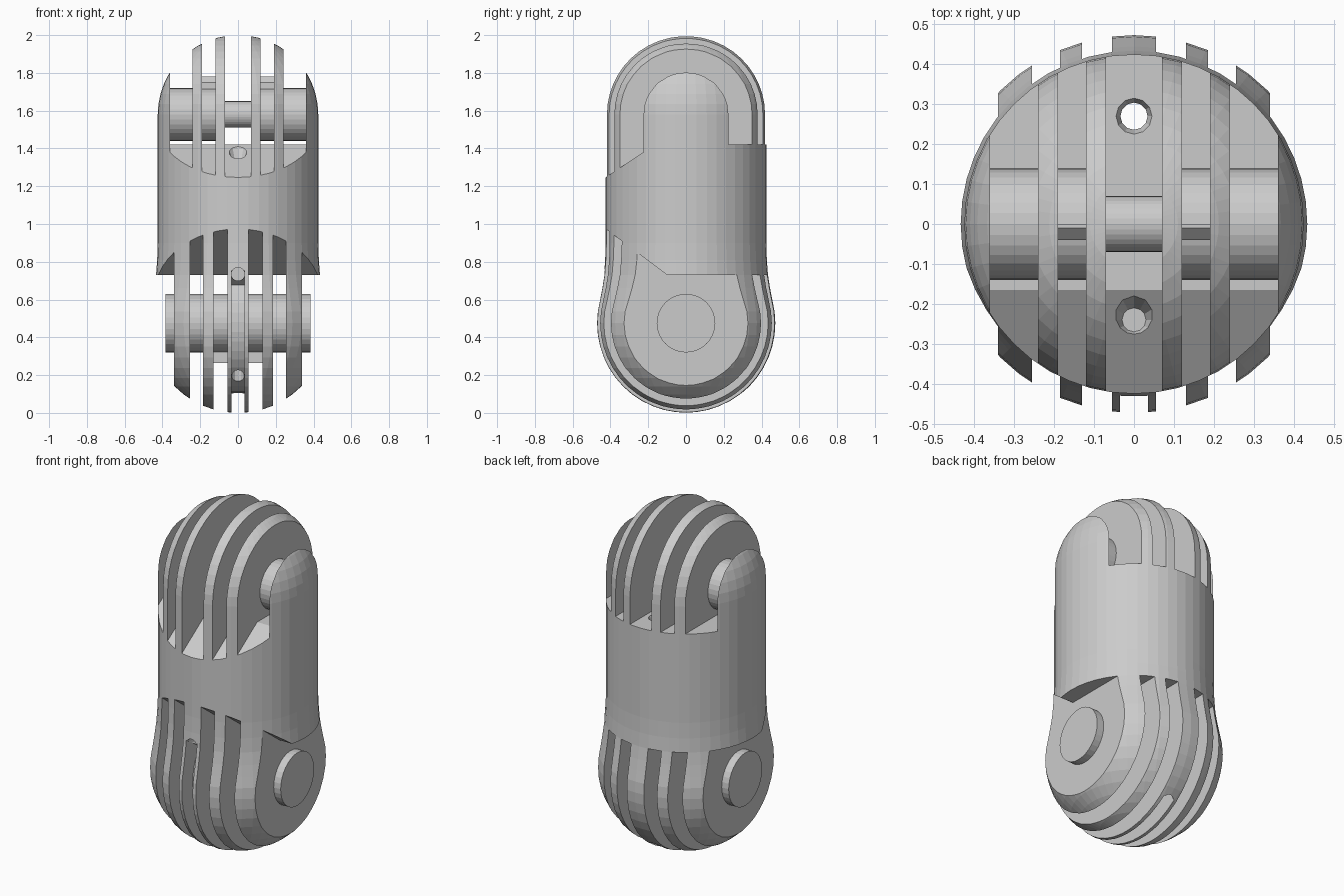
import bpy, bmesh
from math import sin, cos, pi, radians

if "Cube" in bpy.data.objects:
    bpy.data.objects.remove(bpy.data.objects["Cube"])

TOP_Z, LOW_Z = 1.58, 0.475      # hinge axis heights
R, LOW_R = 0.425, 0.473         # barrel and lower knuckle radii


def finish(bm, name):
    bmesh.ops.recalc_face_normals(bm, faces=bm.faces)
    me = bpy.data.meshes.new(name)
    bm.to_mesh(me)
    bm.free()
    ob = bpy.data.objects.new(name, me)
    bpy.context.collection.objects.link(ob)
    return ob


def lathe(name, profile, steps=48):
    """Revolve (radius, z) points around z."""
    bm = bmesh.new()
    vs = [bm.verts.new((r, 0, z)) for r, z in profile]
    es = [bm.edges.new(p) for p in zip(vs, vs[1:])]
    bmesh.ops.spin(bm, geom=vs + es, cent=(0, 0, 0), axis=(0, 0, 1),
                   angle=2 * pi, steps=steps, use_merge=True)
    bmesh.ops.remove_doubles(bm, verts=bm.verts, dist=1e-4)
    return finish(bm, name)


def prism(bm, profile, x0, x1):
    """Extrude a (y, z) outline from x0 to x1."""
    a = [bm.verts.new((x0, y, z)) for y, z in profile]
    b = [bm.verts.new((x1, y, z)) for y, z in profile]
    bm.faces.new(a[::-1])
    bm.faces.new(b)
    for i in range(len(a)):
        j = (i + 1) % len(a)
        bm.faces.new((a[i], a[j], b[j], b[i]))


def disc(r, z, n=32):
    return [(r * cos(2 * pi * i / n), z + r * sin(2 * pi * i / n)) for i in range(n)]


def cut(ob, bm):
    """Subtract a bmesh from an object and remove the cutter."""
    tool = finish(bm, "cutter")
    tool.hide_render = True
    mod = ob.modifiers.new("cut", 'BOOLEAN')
    mod.object, mod.operation, mod.solver = tool, 'DIFFERENCE', 'EXACT'
    bpy.context.view_layer.objects.active = ob
    bpy.ops.object.modifier_apply(modifier=mod.name)
    bpy.data.objects.remove(tool)


# Body: bulbous lower knuckle, straight barrel, domed upper knuckle
profile = [(LOW_R * sin(a), LOW_Z - 0.475 * cos(a))
           for a in (radians(105) * i / 14 for i in range(15))]
profile += [(0.445, 0.66), (0.434, 0.73), (0.428, 0.81), (R, 0.9)]
profile += [(R * cos(pi / 2 * i / 12), TOP_Z + 0.42 * sin(pi / 2 * i / 12))
            for i in range(13)]
profile[0], profile[-1] = (0, 0), (0, 2)
body = lathe("finned_body", profile)

# Slots between the fins, floors sloping away at the front
upper = [(0.6, 1.42), (0.6, 2.2), (-0.6, 2.2), (-0.6, 1.13), (-0.165, 1.42)]
lower = [(0.6, 0.73), (-0.1, 0.73), (-0.6, 1.105), (-0.6, -0.2), (0.6, -0.2)]
slots = bmesh.new()
prism(slots, upper, -0.07, 0.07)
for s in (1, -1):
    for a, b in ((0.12, 0.19), (0.24, 0.36)):
        prism(slots, upper, s * a, s * b)
    for a, b in ((0.055, 0.13), (0.185, 0.255), (0.34, 0.6)):
        prism(slots, lower, s * a, s * b)
cut(body, slots)

# Cord groove around the front and underside of the middle fin
angles = [radians(147 + (308 - 147) * i / 20) for i in range(21)]
ring = [(r * cos(a), LOW_Z + r * sin(a))
        for r, seq in ((0.37, angles), (0.6, angles[::-1])) for a in seq]
groove = bmesh.new()
prism(groove, ring, -0.035, 0.035)
cut(body, groove)


def cylinder(bm, r1, r2, depth, loc, axis='Z', n=12):
    res = bmesh.ops.create_cone(bm, cap_ends=True, segments=n, radius1=r1,
                                radius2=r2, depth=depth)
    if axis == 'Y':
        for v in res['verts']:
            v.co = (v.co.x, v.co.z, -v.co.y)
    bmesh.ops.translate(bm, verts=res['verts'], vec=loc)


# Rounded groove end, then vertical cord holes with countersunk mouths
end = bmesh.new()
cylinder(end, 0.0355, 0.0355, 0.3, (0, -0.46, 0.735), 'Y', 16)
cut(body, end)
for y in (0.27, -0.24):
    hole = bmesh.new()
    cylinder(hole, 0.034, 0.034, 2.6, (0, y, 1))
    cut(body, hole)
    z = 1.42 if y > 0 else 1.37
    mouth = bmesh.new()
    cylinder(mouth, 0.03, 0.06, 0.08, (0, y, z))
    cut(body, mouth)

# Upper hinge pin: thick ends, thin middle for the cord
bm = bmesh.new()
for s in (1, -1):
    prism(bm, disc(0.14, TOP_Z), s * 0.08, s * 0.37)
prism(bm, disc(0.07, TOP_Z), -0.085, 0.085)
finish(bm, "upper_pin")

# Lower hinge pin
bm = bmesh.new()
prism(bm, disc(0.155, LOW_Z), -0.385, 0.385)
finish(bm, "lower_pin")

# Small stop tabs on the pins, inside the slots
bm = bmesh.new()
for s in (1, -1):
    prism(bm, [(-0.04, 1.68), (-0.04, 1.75), (-0.01, 1.78), (0.0, 1.78), (0.0, 1.68)],
          s * 0.11, s * 0.20)
    prism(bm, [(-0.02, 0.36), (-0.02, 0.265), (0.02, 0.265), (0.02, 0.36)],
          s * 0.045, s * 0.14)
finish(bm, "pin_stops")
